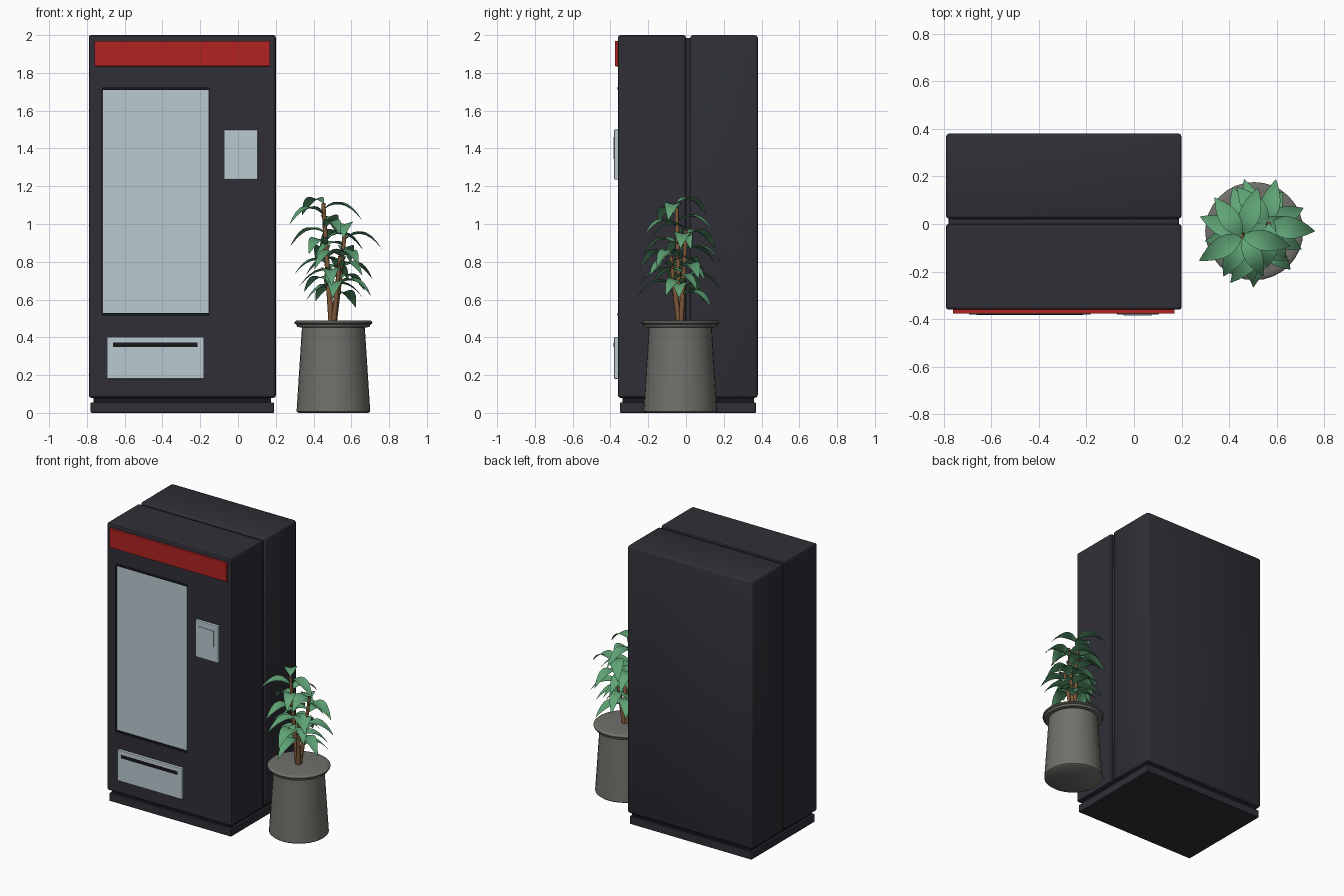
import bpy, bmesh, math, random
from mathutils import Vector

random.seed(4)
if "Cube" in bpy.data.objects:
    bpy.data.objects.remove(bpy.data.objects["Cube"], do_unlink=True)


def material(name, r, g, b):
    m = bpy.data.materials.new(name)
    m.use_nodes = True
    m.diffuse_color = (r, g, b, 1)
    m.node_tree.nodes["Principled BSDF"].inputs["Base Color"].default_value = (r, g, b, 1)
    return m


charcoal = material("charcoal", 0.028, 0.028, 0.037)
black = material("black", 0.008, 0.009, 0.011)
red = material("red", 0.44, 0.016, 0.016)
pale = material("pale glass", 0.49, 0.59, 0.64)
stone = material("grey stone", 0.16, 0.16, 0.145)
green = material("leaf green", 0.115, 0.37, 0.18)
brown = material("bark brown", 0.22, 0.105, 0.045)


def add_object(name, bm, mat):
    bmesh.ops.recalc_face_normals(bm, faces=bm.faces)
    mesh = bpy.data.meshes.new(name)
    bm.to_mesh(mesh)
    bm.free()
    mesh.materials.append(mat)
    ob = bpy.data.objects.new(name, mesh)
    bpy.context.collection.objects.link(ob)
    return ob


def box(name, mat, xs, ys, zs, bevel=0, smooth=False):
    """Box from its ranges on each axis, with optional chamfered edges."""
    bm = bmesh.new()
    bmesh.ops.create_cube(bm, size=1)
    for v in bm.verts:
        v.co = [r[0] if c < 0 else r[1] for c, r in zip(v.co, (xs, ys, zs))]
    if bevel:
        bmesh.ops.bevel(bm, geom=bm.edges[:], offset=bevel, segments=2,
                        profile=0.5, affect="EDGES")
    for f in bm.faces:
        f.smooth = smooth
    return add_object(name, bm, mat)


def smooth_by_angle(ob, degrees):
    bpy.ops.object.select_all(action="DESELECT")
    ob.select_set(True)
    bpy.context.view_layer.objects.active = ob
    bpy.ops.object.shade_smooth_by_angle(angle=math.radians(degrees))


def lathe(name, mat, profile, centre, sides=32):
    bm = bmesh.new()
    rings = [[bm.verts.new((centre[0] + r * math.cos(math.tau * i / sides),
                            centre[1] + r * math.sin(math.tau * i / sides), z))
              for i in range(sides)] for r, z in profile]
    for a, b in zip(rings, rings[1:]):
        for i in range(sides):
            j = (i + 1) % sides
            bm.faces.new((a[i], a[j], b[j], b[i]))
    bm.faces.new(rings[0])
    bm.faces.new(rings[-1])
    ob = add_object(name, bm, mat)
    smooth_by_angle(ob, 40)
    return ob


# Cabinet: front half, rounded rear half, joining strip and plinth
front = box("front_cabinet", charcoal, (-0.79, 0.2), (-0.36, 0.0), (0.08, 2), 0.012)
box("rear_cabinet", charcoal, (-0.79, 0.2), (0.022, 0.38), (0.08, 2), 0.014, True)
box("joining_strip", charcoal, (-0.777, 0.187), (-0.01, 0.035), (0.09, 1.985))
box("plinth_neck", black, (-0.765, 0.175), (-0.335, 0.36), (0.05, 0.085))
box("plinth", charcoal, (-0.78, 0.19), (-0.35, 0.37), (0, 0.056), 0.005)

# Recessed display window
cutter = box("window_cutter", charcoal, (-0.72, -0.15), (-0.4, -0.346), (0.513, 1.725))
cutter.hide_render = True
cutter.hide_viewport = True
cut = front.modifiers.new("window_recess", "BOOLEAN")
cut.object = cutter
cut.operation = "DIFFERENCE"
box("display_window", pale, (-0.715, -0.157), (-0.353, -0.34), (0.528, 1.71))
for label, z in (("upper", 1.7175), ("lower", 0.5205)):
    box(label + "_window_trim", black, (-0.72, -0.15), (-0.362, -0.345), (z - 0.0075, z + 0.0075))

# Front fittings
box("header_panel", red, (-0.76, 0.17), (-0.376, -0.35), (1.835, 1.97), 0.003)
box("payment_panel", pale, (-0.075, 0.106), (-0.38, -0.35), (1.235, 1.5), 0.005)
box("payment_pad", pale, (-0.045, 0.075), (-0.384, -0.376), (1.345, 1.46))
box("collection_flap", pale, (-0.694, -0.18), (-0.38, -0.35), (0.18, 0.402), 0.004)
box("flap_slot", black, (-0.662, -0.214), (-0.383, -0.376), (0.35, 0.372))

# Plant pot with overhanging rim
pot_centre = (0.505, -0.03)
lathe("plant_pot", stone, [(0.185, 0), (0.195, 0.008), (0.166, 0.46)], pot_centre)
lathe("pot_rim", stone, [(0.17, 0.452), (0.192, 0.455), (0.196, 0.468), (0.205, 0.472),
                         (0.206, 0.48), (0.198, 0.488), (0.18, 0.49)], pot_centre)


def stem(name, points, radius):
    curve = bpy.data.curves.new(name, "CURVE")
    curve.dimensions = "3D"
    curve.bevel_depth = radius
    curve.bevel_resolution = 1
    curve.use_fill_caps = True
    line = curve.splines.new("POLY")
    line.points.add(len(points) - 1)
    for i, p in enumerate(points):
        line.points[i].co = (*p, 1)
        line.points[i].radius = 1 - 0.35 * i / (len(points) - 1)
    curve.materials.append(brown)
    bpy.context.collection.objects.link(bpy.data.objects.new(name, curve))


def leaf(bm, base, angle, length, half_width, lift):
    """Arching pointed leaf folded along its midrib."""
    out = Vector((math.cos(angle), math.sin(angle), 0))
    side = Vector((-out.y, out.x, 0))
    steps, rows = 7, []
    for i in range(steps + 1):
        t = i / steps
        w = half_width * (0.06 + math.sin(math.pi * t ** 0.85)) if i < steps else 0.001
        mid = base + out * length * t
        mid.z += length * ((0.7 + lift) * t - (1.0 + lift * 0.5) * t * t)
        up = Vector((0, 0, w * 0.3))
        rows.append([bm.verts.new(p) for p in (mid - side * w + up, mid, mid + side * w + up)])
    for a, b in zip(rows, rows[1:]):
        for k in (0, 1):
            bm.faces.new((a[k], a[k + 1], b[k + 1], b[k])).smooth = True


# Stems with leaves spiralling round them
foot = Vector((0.5, -0.03, 0.47))
plants = [("tall", (0.452, -0.05, 1.11), 0.66, 15, 0.0),
          ("middle", (0.567, 0.0, 0.97), 0.62, 13, 1.0),
          ("short", (0.54, -0.08, 0.83), 0.64, 7, 2.2)]
for label, top, lowest, count, turn in plants:
    top = Vector(top)
    start = foot + (top - foot) * 0.1
    start.z = foot.z
    bend = start.lerp(top, 0.5) + (top - foot) * Vector((0.1, 0.1, 0)).length * 0.3
    bend.z = (start.z + top.z) / 2
    stem(label + "_stem", [start, bend, top], 0.016)
    bm = bmesh.new()
    for i in range(count):
        z = lowest + (top.z - lowest) * i / (count - 1)
        p = start.lerp(top, (z - start.z) / (top.z - start.z))
        leaf(bm, p, turn + i * 2.4, random.uniform(0.17, 0.215),
             random.uniform(0.037, 0.045), random.uniform(-0.1, 0.2))
    add_object(label + "_leaves", bm, green)
